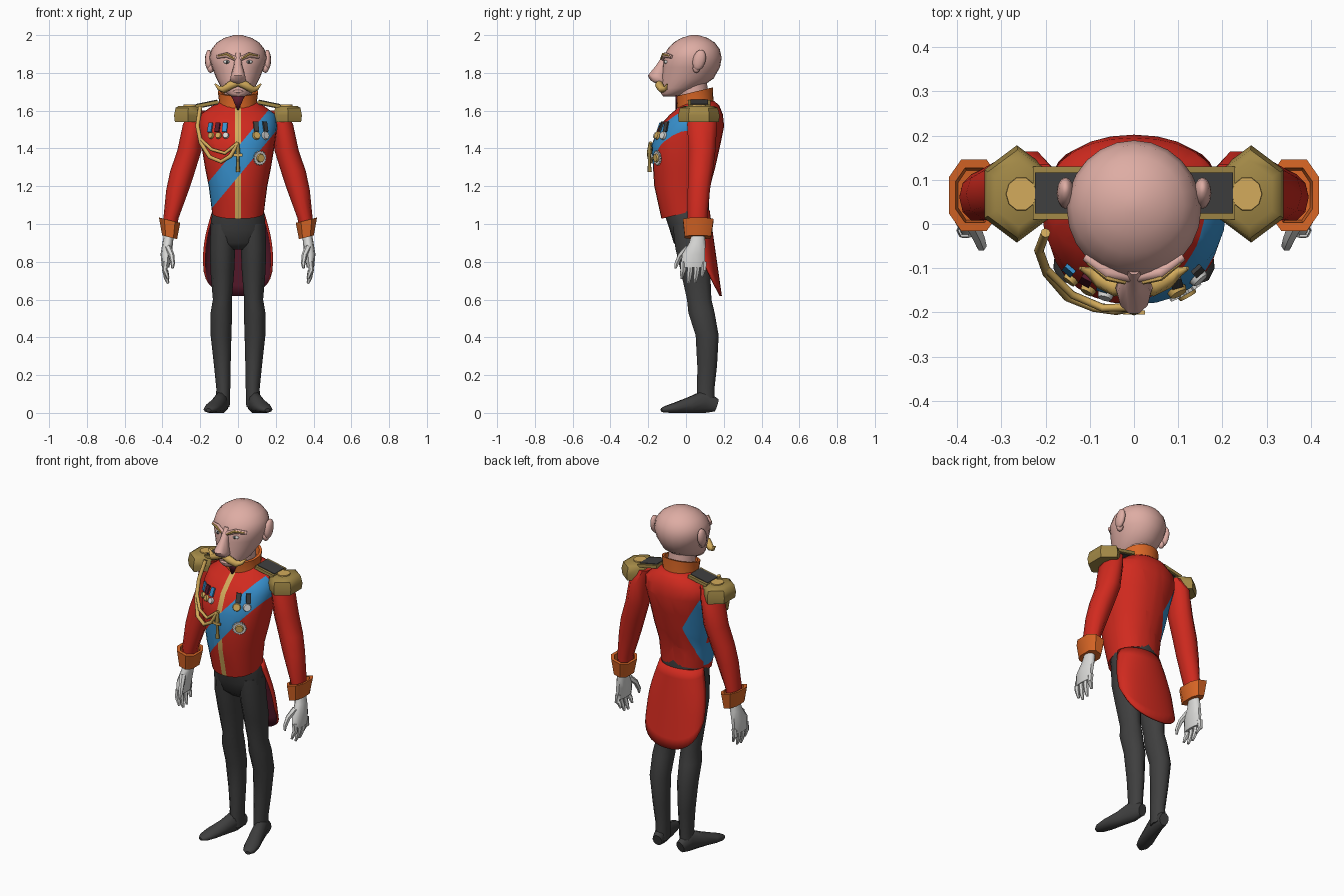
import bpy, bmesh, math
from math import sin, cos, pi
from mathutils import Vector, Matrix
from mathutils.bvhtree import BVHTree

if "Cube" in bpy.data.objects:
    bpy.data.objects.remove(bpy.data.objects["Cube"])


def material(name, code):
    lin = [(int(code[i:i + 2], 16) / 255) ** 2.2 for i in (0, 2, 4)] + [1]
    m = bpy.data.materials.new(name)
    m.use_nodes = True
    m.diffuse_color = lin
    m.node_tree.nodes["Principled BSDF"].inputs["Base Color"].default_value = lin
    return m


SKIN = material("skin", "DDABA2")
RED = material("coat red", "D02E24")
ORANGE = material("facing orange", "D8662A")
GOLD = material("gold", "D2AA5C")
BRONZE = material("old gold", "A08748")
BLUE = material("sash blue", "3A8FCC")
BLACK = material("charcoal", "414141")
WHITE = material("glove white", "D6D6D4")
MAROON = material("lining maroon", "5A2030")


def finish(name, bm, mats, mirror=False, angle=50):
    """Turn a bmesh into a shaded object, optionally mirrored across x."""
    me = bpy.data.meshes.new(name)
    bm.to_mesh(me)
    bm.free()
    ob = bpy.data.objects.new(name, me)
    bpy.context.collection.objects.link(ob)
    for m in mats:
        me.materials.append(m)
    for o in bpy.context.selected_objects:
        o.select_set(False)
    ob.select_set(True)
    bpy.context.view_layer.objects.active = ob
    bpy.ops.object.shade_smooth_by_angle(angle=math.radians(angle))
    if mirror:
        ob.modifiers.new("Mirror", "MIRROR")
    return ob


def skin_rings(rings):
    """Bridge equal rings of points and cap both ends."""
    bm = bmesh.new()
    loops = [[bm.verts.new(p) for p in r] for r in rings]
    n = len(loops[0])
    for a, b in zip(loops, loops[1:]):
        for i in range(n):
            j = (i + 1) % n
            bm.faces.new((a[i], a[j], b[j], b[i]))
    bm.faces.new(loops[0])
    bm.faces.new(loops[-1])
    bmesh.ops.recalc_face_normals(bm, faces=bm.faces)
    return bm


def loft_mesh(rings, n, power=2, start=0, tilt=(0, 0)):
    """Horizontal superellipse rings (z, cx, cy, rx, ry); tilt slopes them."""
    out = []
    for z, cx, cy, rx, ry in rings:
        ring = []
        for i in range(n):
            a = start + 2 * pi * i / n
            dx = rx * math.copysign(abs(cos(a)) ** (2 / power), cos(a))
            dy = ry * math.copysign(abs(sin(a)) ** (2 / power), sin(a))
            ring.append((cx + dx, cy + dy, z + tilt[0] * dx + tilt[1] * dy))
        out.append(ring)
    return skin_rings(out)


def loft(name, mat, rings, n=12, mirror=False, **kw):
    return finish(name, loft_mesh(rings, n, **kw), [mat], mirror)


def tube(name, mat, path, n=8, ref=(0, 1, 0), mirror=False):
    """Sweep an ellipse along points (x, y, z, width, height)."""
    pts = [Vector(p[:3]) for p in path]
    rings = []
    for i, p in enumerate(path):
        t = (pts[min(i + 1, len(pts) - 1)] - pts[max(i - 1, 0)]).normalized()
        side = t.cross(Vector(ref)).normalized()
        up = side.cross(t)
        ring = [pts[i] + side * p[3] * cos(2 * pi * k / n) + up * p[-1] * sin(2 * pi * k / n)
                for k in range(n)]
        rings.append([(v.x, v.y, max(v.z, 0)) for v in ring])
    return finish(name, skin_rings(rings), [mat], mirror)


def ball(name, mat, loc, size, tilt=0, mirror=True):
    bm = bmesh.new()
    mtx = Matrix.Translation(loc) @ Matrix.Rotation(tilt, 4, "X") @ Matrix.Diagonal((*size, 1))
    bmesh.ops.create_uvsphere(bm, u_segments=12, v_segments=8, radius=1, matrix=mtx)
    return finish(name, bm, [mat], mirror)


def box(name, mat, mtx, size, mirror=False):
    bm = bmesh.new()
    bmesh.ops.create_cube(bm, size=1, matrix=mtx @ Matrix.Diagonal((*size, 1)))
    return finish(name, bm, [mat], mirror, 30)


# Coat body, cut along the edges of sash and placket
bm = loft_mesh([(1.06, 0, -.005, .137, .125), (1.2, 0, -.02, .155, .148),
                (1.3, 0, -.01, .175, .165), (1.42, 0, 0, .195, .182),
                (1.52, 0, .03, .208, .172), (1.58, 0, .055, .2, .14),
                (1.63, 0, .075, .13, .1), (1.65, 0, .07, .09, .08)], 28, power=2.2)
for v in bm.verts:
    if v.co.z < 1.07:
        v.co.z += .25 * v.co.y
cuts = [((0, 0, 1.25), (-1.2, 0, 1)), ((0, 0, 1.41), (-1.2, 0, 1)),
        ((-.08, 0, 1.34), (1, 0, .54)), ((-.08, 0, 1.34), (1, 0, -.25)),
        ((.015, 0, 0), (1, 0, 0)), ((-.015, 0, 0), (1, 0, 0)), ((0, .03, 0), (0, 1, 0))]
for co, no in cuts:
    bmesh.ops.bisect_plane(bm, geom=bm.verts[:] + bm.edges[:] + bm.faces[:],
                           plane_co=co, plane_no=no, dist=1e-5)
for f in bm.faces:
    x, y, z = f.calc_center_median()
    h = z - 1.2 * x
    if y < .03:
        sash = 1.25 < h < 1.41
    else:
        edge = .54 if z > 1.34 else .25
        sash = h > 1.25 and x < -.08 - edge * abs(z - 1.34)
    f.material_index = 1 if sash else 2 if y < 0 and abs(x) < .015 else 0
bm.normal_update()
chest = BVHTree.FromBMesh(bm)
finish("coat_body", bm, [RED, BLUE, GOLD])


def on_chest(x, z, lift=0):
    """Frame on the chest surface whose Z axis points outward."""
    p, no, *_ = chest.ray_cast(Vector((x, -1, z)), Vector((0, 1, 0)))
    if no.y > 0:
        no = -no
    return Matrix.Translation(p + no * lift) @ no.to_track_quat("Z", "Y").to_matrix().to_4x4()


# Coat tails: a curved sheet with a rounded hem and a lining
bm = bmesh.new()
cols, rows = 16, 8
grid = []
for i in range(cols + 1):
    u = 2 * i / cols - 1
    hem = .62 + .17 * abs(u) ** 2.2
    col = []
    for j in range(rows + 1):
        z = 1.075 + (hem - 1.075) * j / rows
        t = (1.075 - z) / .455
        w = .135 + .05 * sin(min(t * 1.8, 1) * pi / 2)
        y = .125 + .065 * t - .1 * u * u * (1 - .45 * t)
        col.append(bm.verts.new((w * sin(u * pi / 2), y, z)))
    grid.append(col)
for a, b in zip(grid, grid[1:]):
    for j in range(rows):
        bm.faces.new((a[j], b[j], b[j + 1], a[j + 1]))
bm.normal_update()
if sum(f.normal.y for f in bm.faces) < 0:
    bmesh.ops.reverse_faces(bm, faces=bm.faces)
tails = finish("coat_tails", bm, [RED, MAROON])
sol = tails.modifiers.new("Thickness", "SOLIDIFY")
sol.thickness, sol.offset, sol.material_offset = .012, -1, 1

# Trousers and boots
loft("trouser_seat", BLACK, [(1.12, 0, 0, .128, .122), (1.05, 0, .005, .14, .118),
                             (.97, 0, .015, .146, .102), (.9, 0, .02, .13, .085),
                             (.865, 0, .025, .06, .05)], 20)
loft("leg", BLACK, [(1, .075, .015, .07, .09), (.87, .082, .025, .067, .085),
                    (.75, .083, .05, .063, .082), (.6, .083, .07, .05, .068),
                    (.53, .088, .082, .057, .073), (.41, .09, .112, .055, .064),
                    (.25, .083, .112, .044, .055), (.13, .078, .105, .037, .048),
                    (.03, .08, .105, .036, .05)], 10, True)
tube("boot_foot", BLACK, [(.076, .162, .04, .028, .035), (.085, .1, .06, .037, .065),
                          (.108, .02, .04, .04, .045), (.135, -.06, .026, .044, .028),
                          (.15, -.11, .018, .034, .018), (.156, -.13, .014, .014, .01)],
     10, (0, 0, 1), True)

# Sleeves and cuffs
loft("sleeve", RED, [(1.6, .205, .078, .04, .06), (1.53, .235, .085, .056, .083),
                     (1.39, .257, .085, .064, .075), (1.28, .293, .077, .066, .068),
                     (1.18, .32, .068, .06, .062), (1.03, .355, .06, .04, .055),
                     (.96, .36, .062, .035, .05)], 10, True)
loft("cuff", ORANGE, [(.93, .362, .063, .042, .074), (1.02, .362, .065, .06, .086),
                      (1.02, .36, .065, .046, .066), (.98, .36, .065, .04, .06)],
     8, True, power=2.6, start=pi / 8, tilt=(.25, 0))

# Gloves
loft("palm", WHITE, [(.95, .365, .065, .026, .036), (.9, .372, .06, .028, .045),
                     (.84, .38, .04, .03, .064), (.77, .383, .036, .02, .066)], 10, True)
for k, tip in enumerate((.71, .685, .69, .72)):
    y = -.015 + .036 * k
    tube("finger_%d" % (k + 1), WHITE, [(.383, y, .8, .015, .017), (.388, y, .755, .014, .016),
                                        (.38, y - .005, tip + .03, .012, .014),
                                        (.37, y - .008, tip, .007, .007)], 6, mirror=True)
tube("thumb", WHITE, [(.37, .01, .875, .018), (.352, -.03, .835, .015),
                      (.345, -.05, .79, .012), (.347, -.055, .765, .006)], 6, mirror=True)

# Neck and collar
loft("neck", SKIN, [(1.6, 0, .05, .075, .075), (1.76, 0, .03, .075, .08)], 16)
loft("collar", ORANGE, [(1.575, 0, .05, .112, .1), (1.625, 0, .05, .097, .095),
                        (1.7, 0, .045, .107, .098), (1.7, 0, .045, .092, .085),
                        (1.66, 0, .045, .08, .075)], 20, tilt=(0, .24))
bm = bmesh.new()
bm.faces.new([bm.verts.new(p) for p in ((-.036, -.056, 1.68), (0, -.056, 1.595), (.036, -.056, 1.68))])
sol = finish("collar_opening", bm, [MAROON]).modifiers.new("Thickness", "SOLIDIFY")
sol.thickness = .008

# Epaulettes
loft("epaulette_fringe", BRONZE, [(1.54, .265, .068, .08, .106), (1.575, .265, .068, .085, .11),
                                  (1.615, .263, .068, .078, .1), (1.626, .26, .068, .06, .075)],
     6, True, start=pi / 2)
loft("epaulette_button", GOLD, [(1.61, .255, .068, .037, .042), (1.632, .255, .068, .034, .038)],
     10, True)
slope = Matrix.Translation((.165, .07, 1.634)) @ Matrix.Rotation(.2, 4, "Y")
box("shoulder_strap_border", BRONZE, slope, (.125, .12, .018), True)
box("shoulder_strap", BLACK, slope, (.115, .092, .026), True)

# Head and face
loft("head", SKIN, [(1.675, 0, -.085, .035, .035), (1.69, 0, -.07, .06, .062),
                    (1.72, 0, -.028, .088, .102), (1.77, 0, .008, .114, .138),
                    (1.83, 0, .028, .138, .152), (1.88, 0, .034, .152, .155),
                    (1.925, 0, .04, .141, .139), (1.96, 0, .043, .113, .11),
                    (1.985, 0, .045, .073, .07), (2, 0, .045, .02, .02)], 24)
loft("nose", SKIN, [(1.905, 0, -.095, .016, .02), (1.84, 0, -.125, .022, .035),
                    (1.785, 0, -.155, .038, .05), (1.76, 0, -.145, .042, .045),
                    (1.74, 0, -.125, .025, .03)], 10)
ball("ear", SKIN, (.155, .07, 1.868), (.02, .034, .056), -.25)
ball("ear_lobe", SKIN, (.145, .055, 1.825), (.018, .02, .025))
ball("eye", WHITE, (.056, -.102, 1.858), (.021, .014, .011))
ball("pupil", BLACK, (.056, -.112, 1.858), (.008, .006, .008))
tube("brow_ridge", SKIN, [(.01, -.12, 1.873, .012), (.06, -.11, 1.895, .014),
                          (.11, -.074, 1.885, .01)], ref=(0, 0, 1), mirror=True)
tube("eyebrow", GOLD, [(.02, -.132, 1.875, .005), (.06, -.122, 1.899, .007),
                       (.105, -.088, 1.89, .004)], 6, (0, 0, 1), True)
tube("moustache", GOLD, [(-.002, -.142, 1.75, .018), (.04, -.142, 1.735, .022),
                         (.075, -.126, 1.712, .02), (.1, -.108, 1.718, .012),
                         (.122, -.1, 1.742, .004)], 8, (0, 0, 1), True)
ball("lower_lip", SKIN, (0, -.122, 1.702), (.028, .014, .01), mirror=False)

# Shoulder cords and their pendant
tube("outer_cord", GOLD, [(-.2, -.02, 1.62, .011), (-.215, -.06, 1.52, .011),
                          (-.197, -.11, 1.43, .011), (-.15, -.165, 1.355, .011),
                          (-.09, -.188, 1.33, .011), (-.04, -.195, 1.36, .011),
                          (0, -.188, 1.43, .01)])
tube("inner_cord", GOLD, [(-.2, -.1, 1.45, .009), (-.14, -.16, 1.395, .009),
                          (-.07, -.19, 1.375, .009), (0, -.188, 1.43, .009)])
tube("cord_pendant", BRONZE, [(0, -.192, 1.43, .006), (0, -.195, 1.38, .012),
                              (0, -.195, 1.34, .007), (0, -.192, 1.275, .011)])
box("pendant_bar", GOLD, Matrix.Translation((0, -.2, 1.365)), (.05, .009, .014))


# Medals
def disc(name, mat, x, z, r, lift, n=12):
    bm = bmesh.new()
    bmesh.ops.create_cone(bm, cap_ends=True, segments=n, radius1=r, radius2=r * .85,
                          depth=.012, matrix=on_chest(x, z, lift))
    finish(name, bm, [mat], angle=30)


for k, (ribbon, metal) in enumerate(((BLUE, GOLD), (MAROON, GOLD), (BLUE, WHITE))):
    x = -.145 + .038 * k
    box("ribbon_%d" % (k + 1), ribbon, on_chest(x, 1.51, .004), (.026, .05, .009))
    disc("medal_%d" % (k + 1), metal, x + .006, 1.467, .018, .008)
for side, x, metal in (("inner", .095, GOLD), ("outer", .142, WHITE)):
    box(side + "_ribbon", BLACK, on_chest(x, 1.515, .004), (.026, .055, .009))
    disc(side + "_medal", metal, x, 1.467, .023, .008)
star = on_chest(.113, 1.35, .006)
for k in range(4):
    box("star_ray_%d" % (k + 1), WHITE, star @ Matrix.Rotation(k * pi / 8, 4, "Z"), (.056, .056, .009))
disc("star_centre", GOLD, .113, 1.35, .024, .014)
